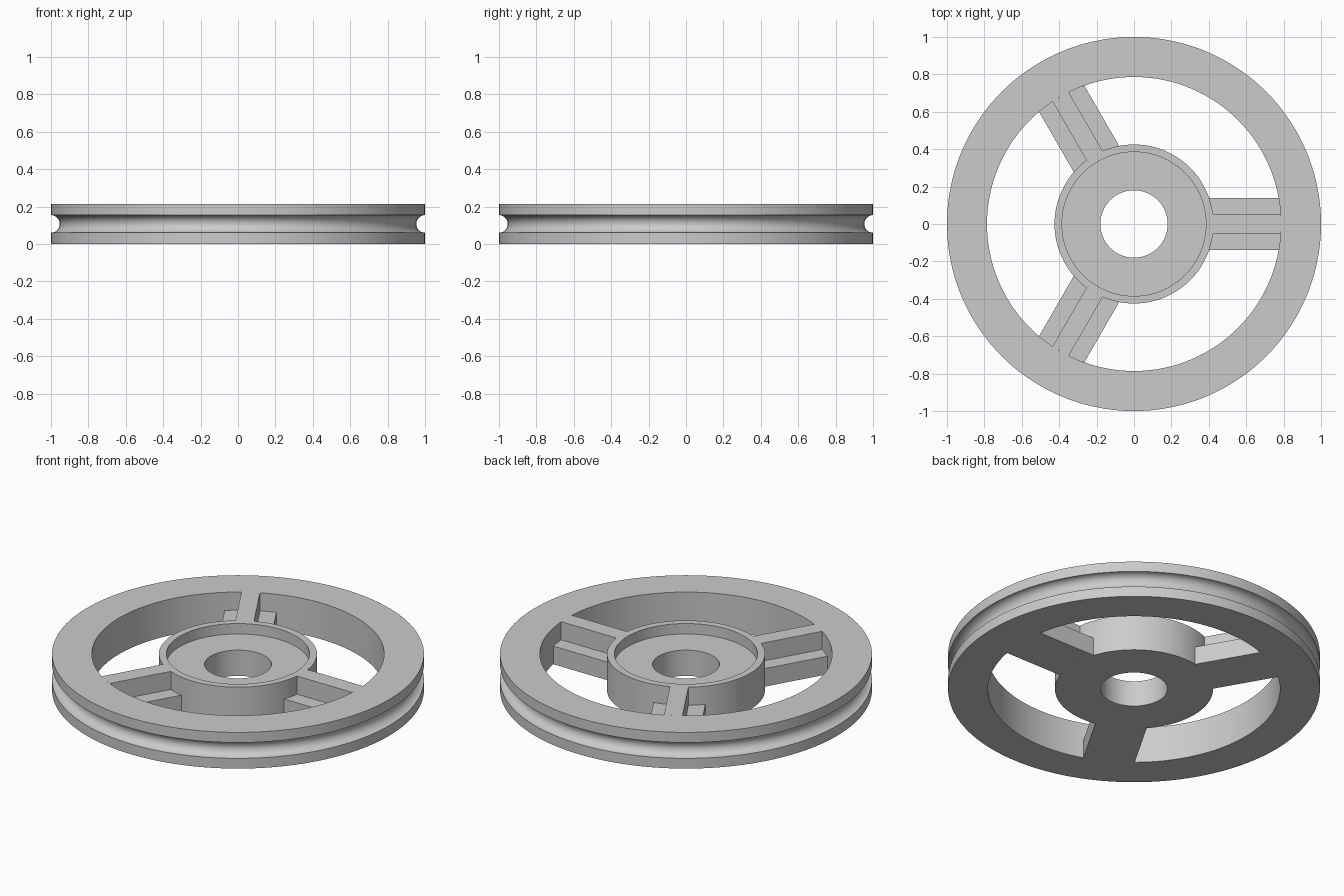
import bpy
import math
from mathutils import Matrix, Vector

cube = bpy.data.objects.get("Cube")
if cube:
    bpy.data.objects.remove(cube, do_unlink=True)

HEIGHT = 0.215
MID = HEIGHT / 2
RIM_INNER, HUB_OUTER = 0.786, 0.425
SEGMENTS = 144

GREY = (0.6, 0.6, 0.6, 1)
grey = bpy.data.materials.new("plain grey")
grey.use_nodes = True
grey.diffuse_color = GREY
grey.node_tree.nodes["Principled BSDF"].inputs["Base Color"].default_value = GREY


def make_object(name, verts, faces):
    mesh = bpy.data.meshes.new(name)
    mesh.from_pydata(verts, [], faces)
    mesh.materials.append(grey)
    obj = bpy.data.objects.new(name, mesh)
    bpy.context.collection.objects.link(obj)
    bpy.ops.object.select_all(action="DESELECT")
    obj.select_set(True)
    bpy.context.view_layer.objects.active = obj
    bpy.ops.object.shade_smooth_by_angle(angle=math.radians(30))


def lathe(name, profile):
    """Revolve a closed, anticlockwise (radius, z) profile around the z axis."""
    n = len(profile)
    verts, faces = [], []
    for s in range(SEGMENTS):
        a = math.tau * s / SEGMENTS
        verts += [(r * math.cos(a), r * math.sin(a), z) for r, z in profile]
        t = (s + 1) % SEGMENTS
        for i in range(n):
            j = (i + 1) % n
            faces.append((s * n + i, t * n + i, t * n + j, s * n + j))
    make_object(name, verts, faces)


def spoke(name, section, angle):
    """Run a (y, z) section from hub to rim, its ends following both curves."""
    n = len(section)
    turn = Matrix.Rotation(angle, 3, "Z")
    verts = [turn @ Vector((math.sqrt(radius ** 2 - y ** 2), y, z))
             for radius in (HUB_OUTER, RIM_INNER) for y, z in section]
    faces = []
    for i in range(n):
        j = (i + 1) % n
        faces.append((i, j, n + j, n + i))
    make_object(name, verts, faces)


# Rim with a half-round belt groove
GROOVE = 0.047
groove = []
for k in range(17):
    a = math.pi * (k / 16 - 0.5)
    groove.append((1 - GROOVE * math.cos(a), MID + GROOVE * math.sin(a)))
lathe("rim", [(RIM_INNER, 0), (1, 0)] + groove + [(1, HEIGHT), (RIM_INNER, HEIGHT)])

# Hub with a bore and a shallow recess on top
BORE, RECESS, FLOOR = 0.18, 0.385, HEIGHT - 0.062
lathe("hub", [(BORE, 0), (HUB_OUTER, 0), (HUB_OUTER, HEIGHT),
              (RECESS, HEIGHT), (RECESS, FLOOR), (BORE, FLOOR)])

# Three spokes, each a low flange with an upright web
FLANGE, WEB = 0.14, 0.05
bottom = [(FLANGE * k / 6, 0) for k in range(-6, 7)]
half_top = [(FLANGE, MID), ((FLANGE + WEB) / 2, MID), (WEB, MID), (WEB, HEIGHT)]
section = bottom + half_top + [(0, HEIGHT)] + [(-y, z) for y, z in reversed(half_top)]
for label, degrees in (("left", 0), ("back", 120), ("front", 240)):
    spoke(label + "_spoke", section, math.radians(degrees))
